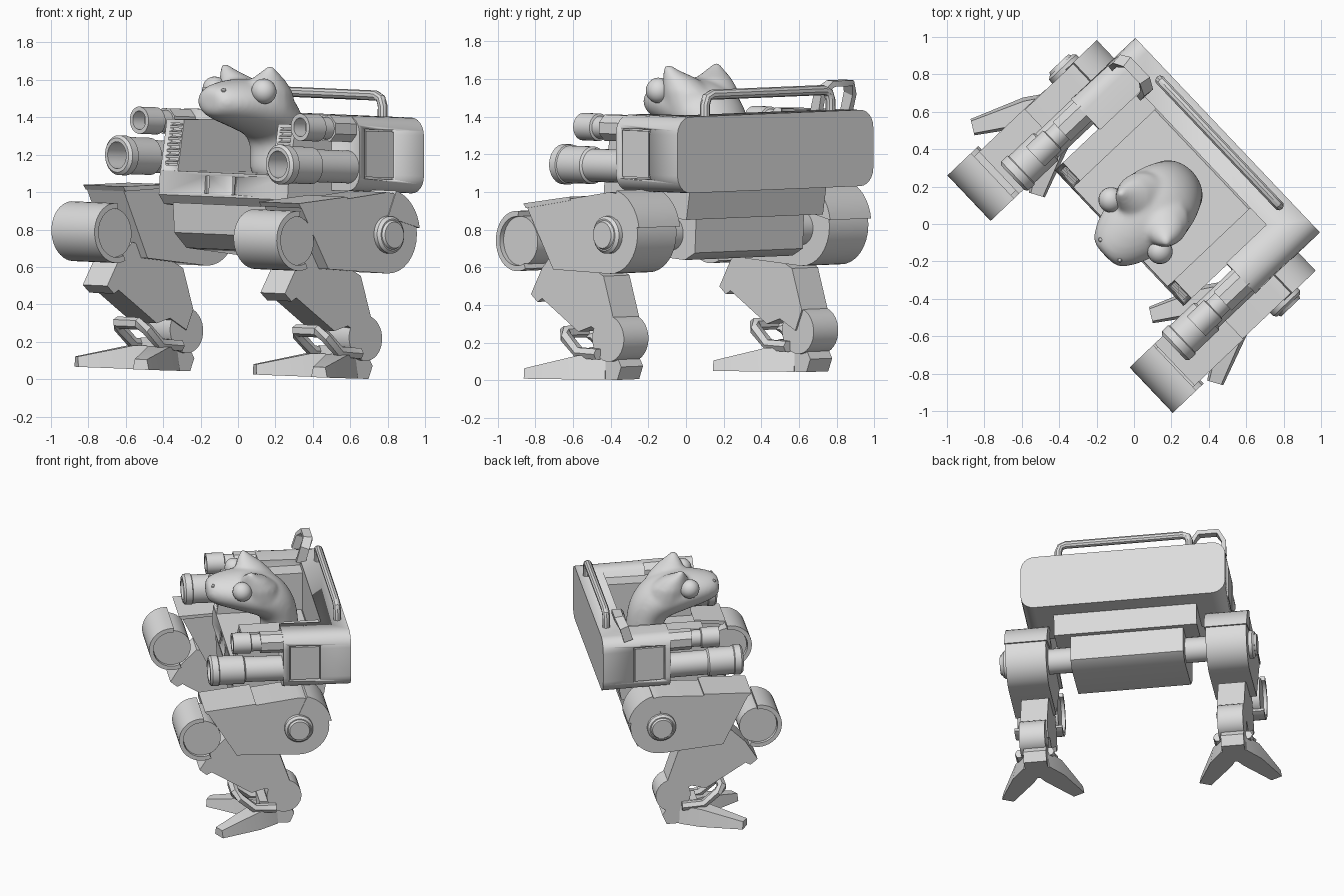
import bpy, bmesh, math
from mathutils import Matrix, Vector

if "Cube" in bpy.data.objects:
    bpy.data.objects.remove(bpy.data.objects["Cube"])

grey = bpy.data.materials.new("plain_grey")
grey.diffuse_color = (0.72, 0.72, 0.72, 1)
grey.use_nodes = True
grey.node_tree.nodes["Principled BSDF"].inputs["Base Color"].default_value = grey.diffuse_color

# whole machine is turned on the ground and leans slightly
LEAN = Matrix(((1, 0, 0, 0), (0, 1, 0, 0), (-0.03, -0.026, 1, 0), (0, 0, 0, 1)))
ROOT = Matrix.Rotation(math.radians(-46.5), 4, 'Z') @ LEAN


def finish(name, bm, angle=32, subsurf=0):
    bmesh.ops.recalc_face_normals(bm, faces=bm.faces)
    for f in bm.faces:
        f.smooth = True
    for e in bm.edges:
        e.smooth = len(e.link_faces) == 2 and e.calc_face_angle(0) < math.radians(angle)
    me = bpy.data.meshes.new(name)
    bm.to_mesh(me)
    bm.free()
    me.transform(ROOT)
    me.materials.append(grey)
    ob = bpy.data.objects.new(name, me)
    bpy.context.collection.objects.link(ob)
    if subsurf:
        ob.modifiers.new("subsurf", 'SUBSURF').levels = subsurf
        ob.modifiers["subsurf"].render_levels = subsurf
    return ob


def loft(name, rings, **kw):
    bm = bmesh.new()
    vs = [[bm.verts.new(p) for p in r] for r in rings]
    n = len(vs[0])
    for a, b in zip(vs, vs[1:]):
        for i in range(n):
            bm.faces.new((a[i], a[(i + 1) % n], b[(i + 1) % n], b[i]))
    bm.faces.new(vs[0])
    bm.faces.new(vs[-1])
    return finish(name, bm, **kw)


def side_profile(name, pts, x0, x1, **kw):
    return loft(name, [[(x, y, z) for y, z in pts] for x in (x0, x1)], **kw)


def box(name, x0, x1, y0, y1, z0, z1):
    return side_profile(name, [(y0, z0), (y1, z0), (y1, z1), (y0, z1)], x0, x1)


def lathe(name, axis, c, prof, n=28):
    # prof: (radius, position along axis)
    rings = []
    for r, t in prof:
        ring = []
        for i in range(n):
            a = math.tau * (i + 0.5) / n
            u, w = r * math.cos(a), r * math.sin(a)
            ring.append((t, c[1] + u, c[2] + w) if axis == 'X' else (c[0] + u, t, c[2] + w))
        rings.append(ring)
    return loft(name, rings)


def arc(cy, cz, r, a0, a1, n=16):
    return [(cy + r * math.cos(math.radians(a0 + (a1 - a0) * k / n)),
             cz + r * math.sin(math.radians(a0 + (a1 - a0) * k / n))) for k in range(n + 1)]


def tube(name, path, r, n=10, flat=1.0, ref=(0, 1, 0)):
    path = [Vector(p) for p in path]
    rings = []
    for i, p in enumerate(path):
        t = (path[min(i + 1, len(path) - 1)] - path[max(i - 1, 0)]).normalized()
        u = (Vector(ref) - t * t.dot(Vector(ref))).normalized()
        w = t.cross(u)
        rings.append([p + u * r * math.cos(math.tau * (k + .5) / n)
                      + w * r * flat * math.sin(math.tau * (k + .5) / n) for k in range(n)])
    return loft(name, rings)


def ball(name, c, r, seg=20):
    bm = bmesh.new()
    bmesh.ops.create_uvsphere(bm, u_segments=seg, v_segments=seg // 2, radius=r,
                              matrix=Matrix.Translation(c))
    return finish(name, bm)


def baked(ob):
    bpy.context.view_layer.update()
    return bpy.data.meshes.new_from_object(ob.evaluated_get(bpy.context.evaluated_depsgraph_get()))


def cut(ob, cutters):
    for c in cutters:
        m = ob.modifiers.new("cut", 'BOOLEAN')
        m.operation, m.solver, m.object = 'DIFFERENCE', 'EXACT', c
    me = baked(ob)
    ob.modifiers.clear()
    ob.data = me
    for c in cutters:
        bpy.data.objects.remove(c)


# hull: rounded box behind the pilot, with cockpit opening and side hatches
R, HX, Z0, Z1 = 0.095, 0.717, 1.03, 1.435
corner = []
for sx, sz, a0 in ((1, 1, 0), (-1, 1, 90), (-1, -1, 180), (1, -1, 270)):
    corner += arc(sx * (HX - R), Z1 - R if sz > 0 else Z0 + R, R, a0, a0 + 90, 6)
hull = loft("hull", [[(x, y, z) for x, z in corner] for y in (0.215, 0.69)])
cut(hull, [box("cockpit_cut", -0.49, 0.49, 0.1, 0.51, 1.1, 1.6),
           box("hatch_cut", 0.695, 0.8, 0.255, 0.475, 1.1, 1.365),
           box("hatch_cut", -0.8, -0.695, 0.255, 0.475, 1.1, 1.365)])

# cockpit tub, belly and pelvis
tub = side_profile("cockpit_tub", [(-0.1, 1.1), (-0.11, 0.97), (-0.07, 0.92), (0.53, 0.88),
                                   (0.56, 1.05), (0.5, 1.11)], -0.5, 0.5)
cut(tub, [box("slot_cut", x - .015, x + .015, -0.2, -0.09, 0.985, 1.08) for x in (-0.13, 0.07)])
side_profile("pelvis", [(-0.1, 0.93), (-0.09, 0.77), (0.0, 0.69), (0.4, 0.66), (0.48, 0.70),
                        (0.49, 0.9)], -0.40, 0.39)

# long rear handle
H = [(-.46, .63, 1.41), (-.46, .63, 1.49), (-.445, .63, 1.53), (-.41, .63, 1.545)]
tube("rear_handle", H + [(-x, y, z) for x, y, z in reversed(H)], 0.027)
# side hoop on the left shoulder
tube("shoulder_hoop", [(-.69, .51, 1.42), (-.69, .54, 1.52), (-.65, .57, 1.575),
                       (-.52, .57, 1.575), (-.47, .54, 1.53), (-.47, .51, 1.42)], 0.045, 4, 0.5)

PX = .012  # pilot sits slightly off centre
pilot_parts = []
for s in (-1, 1):
    side = "right" if s > 0 else "left"

    def nm(p):
        return side + "_" + p

    # cockpit side walls with louvred vents
    wall = side_profile(nm("cockpit_wall"), [(-0.10, 1.08), (-0.05, 1.375), (0.52, 1.39),
                                             (0.52, 1.08)], s * 0.365, s * 0.5)
    cut(wall, [side_profile("vent_cut", [(-.2, 1.13), (-.06, 1.13), (-.02, 1.355), (-.2, 1.355)],
                            s * .375, s * .475)])
    for k in range(7):
        z, y = 1.142 + 0.032 * k, -.085 + .0055 * k
        side_profile(nm("vent_slat"), [(y, z - .006), (y, z + .007), (y + .045, z + .018),
                                       (y + .045, z + .004)], s * .37, s * .48)
    box(nm("hatch_plate"), s * .68, s * .715, .264, .466, 1.109, 1.356)

    # twin cannons
    lathe(nm("lower_cannon"), 'Y', (s * .625, 0, 1.165 - .006 * s),
          [(.072, -.15), (.072, -.30), (.092, -.30), (.107, -.285), (.107, -.24), (.1, -.235),
           (.1, -.06), (.088, -.05), (.088, .23)])
    lathe(nm("upper_cannon"), 'Y', (s * .625, 0, 1.362),
          [(.05, -.05), (.05, -.135), (.073, -.135), (.073, -.01), (.06, -.005), (.06, .07)])
    lathe(nm("upper_breech"), 'Y', (s * .625, 0, 1.362), [(.075, .06), (.075, .23)], 8)

    # hip axle and outer boss
    lathe(nm("hip_axle"), 'X', (0, .3, .80), [(.09, s * .38), (.09, s * .6)])
    lathe(nm("hip_boss"), 'X', (0, .3, .805), [(.1, s * .8), (.1, s * .87), (.085, s * .885),
                                               (.078, s * .885), (.07, s * .9)])

    # thigh with round rear end; the left one is raised at the front
    up = .05 if s < 0 else 0
    side_profile(nm("thigh"), [(-.34 + up / 2, .94 + up), (-.135, .61 + up / 3)]
                 + arc(.3, .815, .217, -90, 90), s * .56, s * .845)
    side_profile(nm("thigh_rim"), [(-.36 + up / 2, .955 + up), (-.34 + up / 2, .93 + up),
                                   (0, .98 + up / 2), (0, 1.0 + up / 2)], s * .54, s * .85)
    side_profile(nm("hip_pad"), arc(.3, .815, .235, 8, 75, 8) + [(.3, .9)], s * .55, s * .85)

    # knee: open C-shaped shell around a narrower core
    side_profile(nm("knee_shell"), arc(-.385, .755, .16, 85, 295, 24)
                 + arc(-.385, .755, .13, 295, 85, 24), s * .54, s * .875)
    lathe(nm("knee_core"), 'X', (0, -.38, .755), [(.132, s * .565), (.132, s * .85)])

    # shin
    o = -.03 if s < 0 else 0
    side_profile(nm("shin"), [(-.2, .71), (-.30, .61), (-.385, .47), (-.335, .43), (-.30, .45),
                              (-.02, .28), (.08, .31), (.2, .25), (.25, .36), (.175, .58),
                              (.0, .66)], s * .58 + o, s * .77 + o)
    # ankle and link
    lathe(nm("ankle"), 'X', (0, .21, .248), [(.122, s * .59 + o), (.122, s * .77 + o)])
    L = [(.575, .15, .165), (.575, .0, .17), (.575, -.10, .25), (.6, -.135, .275)]
    L += [(1.36 - x, y, z) for x, y, z in reversed(L)]
    tube(nm("ankle_link"), [(s * x + o, y, z) for x, y, z in L], 0.033, 6)

    # foot: heel block and two splayed toes
    f = s * .68 + (-.04 if s < 0 else -.015)
    side_profile(nm("heel"), [(.02, .03), (.255, .03), (.285, .1), (.23, .19), (.04, .2)],
                 f - .08, f + .08)
    for d in (-1, 1):
        rings = []
        for x, y, w, h in ((0.03, .135, .07, .13), (.11, -.005, .08, .125), (.25, -.27, .045, .055)):
            c = Vector((f + d * x, y, .03))
            u = Vector((.86, d * .5, 0)) * w
            top = Vector((0, 0, h))
            rings.append([c - u, c + u, c + u * .75 + top, c - u * .75 + top])
        loft(nm("toe"), rings)

    # pilot's eyes, nostrils and pointed brows
    ball(nm("eye"), (PX + s * .19, .0, 1.545), .068)
    ball(nm("nostril"), (PX + s * .075, -.188, 1.54), .014, 10)
    rings = []
    for x, y, z, r in ((.06, .14, 1.46, .16), (.09, .12, 1.55, .135), (.125, .095, 1.61, .09),
                       (.16, .07, 1.65, .045), (.18, .06, 1.682, .015)):
        rings.append([(PX + s * x + r * math.cos(math.tau * k / 16),
                       y + r * math.sin(math.tau * k / 16), z) for k in range(16)])
    pilot_parts.append(loft(nm("brow"), rings, angle=100))

# pilot: frog head flowing back into the neck and body
rings = []
for y, z, w, h, t in ((-.23, 1.48, .06, .045, 0), (-.215, 1.48, .11, .08, 0),
                      (-.13, 1.48, .165, .11, 0), (-.02, 1.475, .20, .135, 0),
                      (.09, 1.465, .225, .155, 8), (.2, 1.43, .22, .16, 35),
                      (.275, 1.34, .185, .145, 60), (.29, 1.23, .165, .135, 82),
                      (.28, 1.05, .19, .15, 90)):
    ct, st = math.cos(math.radians(t)), math.sin(math.radians(t))
    ring = []
    for k in range(16):
        a = math.tau * k / 16
        v = h * math.sin(a)
        ring.append((PX + w * math.cos(a), y + v * st, z + v * ct))
    rings.append(ring)
pilot = loft("frog_pilot", rings, subsurf=2, angle=100)

# blend the brows into the head
bm = bmesh.new()
for part in [pilot] + pilot_parts:
    bm.from_mesh(baked(part))
pilot.modifiers.clear()
for part in pilot_parts:
    bpy.data.objects.remove(part)
bm.to_mesh(pilot.data)
bm.free()
remesh = pilot.modifiers.new("blend", 'REMESH')
remesh.mode, remesh.voxel_size, remesh.use_smooth_shade = 'VOXEL', 0.014, True
soft = pilot.modifiers.new("soften", 'SMOOTH')
soft.factor, soft.iterations = 0.5, 10
